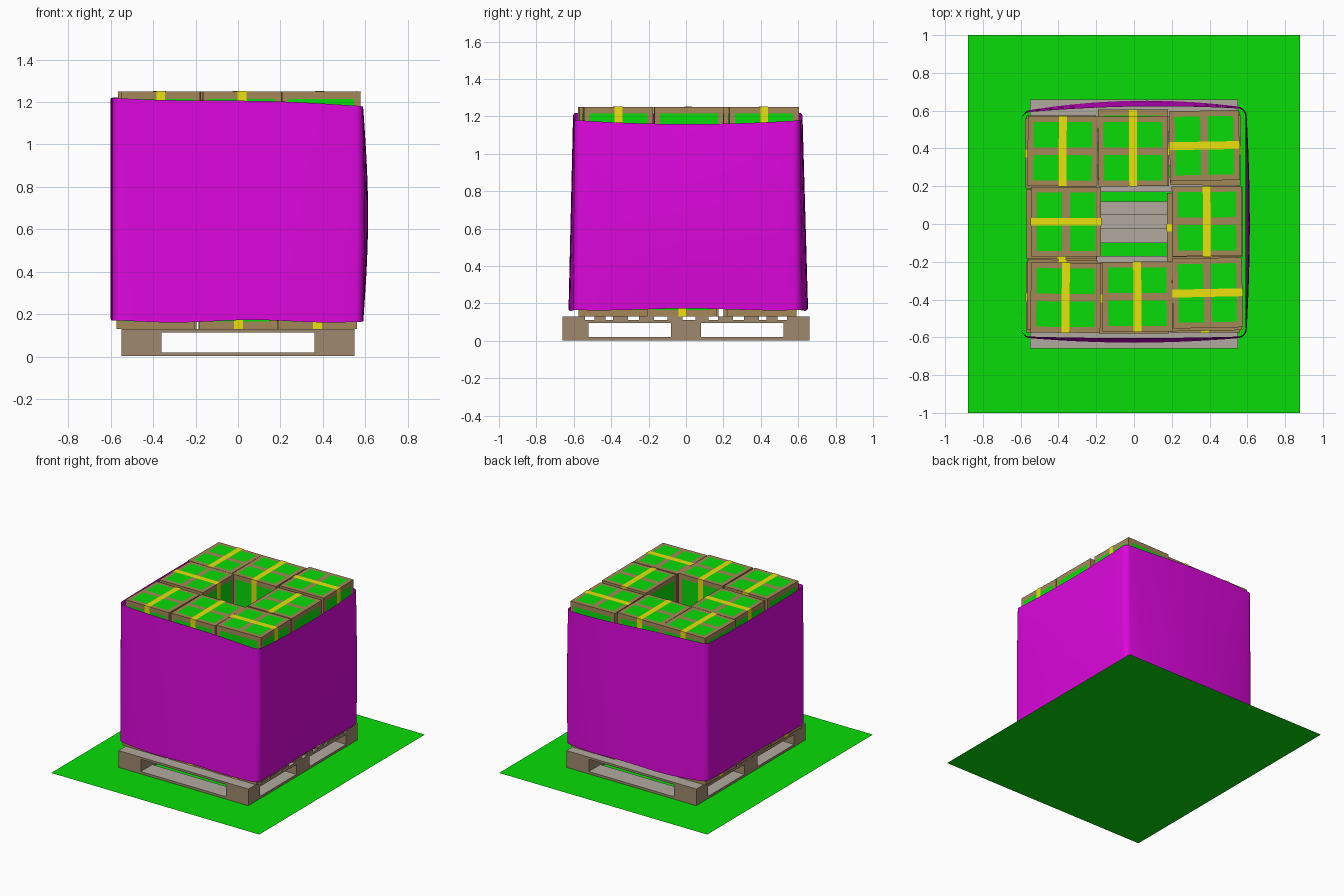
import bpy, bmesh, math
from mathutils import Matrix, Vector

if "Cube" in bpy.data.objects:
    bpy.data.objects.remove(bpy.data.objects["Cube"])


def material(name, rgb):
    m = bpy.data.materials.new(name)
    m.diffuse_color = [c ** 2.2 for c in rgb] + [1]
    m.use_nodes = True
    m.node_tree.nodes["Principled BSDF"].inputs["Base Color"].default_value = m.diffuse_color
    return m


GREEN = material("green", (.06, .86, .06))
MAGENTA = material("magenta", (.86, .06, .86))
BROWN = material("cardboard", (.64, .53, .35))
YELLOW = material("tape_yellow", (.92, .88, .08))
WOOD = material("wood_side", (.62, .53, .43))
PALE = material("wood_top", (.69, .66, .62))


def make_object(name, bm, mats):
    me = bpy.data.meshes.new(name)
    bm.to_mesh(me)
    bm.free()
    for m in mats:
        me.materials.append(m)
    ob = bpy.data.objects.new(name, me)
    bpy.context.collection.objects.link(ob)
    return ob


def add_block(bm, x0, x1, y0, y1, z0, z1, mat=0):
    mtx = Matrix.LocRotScale(Vector(((x0 + x1) / 2, (y0 + y1) / 2, (z0 + z1) / 2)), None,
                             Vector((x1 - x0, y1 - y0, z1 - z0)))
    verts = bmesh.ops.create_cube(bm, size=1, matrix=mtx)["verts"]
    faces = {f for v in verts for f in v.link_faces}
    for f in faces:
        f.material_index = mat
    return faces


def wood(name, *bounds):
    bm = bmesh.new()
    for f in add_block(bm, *bounds):
        f.normal_update()
        f.material_index = 1 if f.normal.z > .5 else 0
    make_object(name, bm, [WOOD, PALE])


# green sheet under the pallet
bm = bmesh.new()
bmesh.ops.create_grid(bm, x_segments=1, y_segments=1, size=1, matrix=Matrix.Diagonal((.88, 1, 1, 1)))
make_object("base_sheet", bm, [GREEN])

# pallet: runners, blocks, stringers, cross boards and deck slats
for side, x0, x1 in (("left", -.55, -.36), ("right", .36, .55)):
    wood("pallet_runner_" + side, x0, x1, -.66, .66, .002, .02)
    wood("pallet_stringer_" + side, x0, x1, -.66, .66, .095, .113)
    for row, y0, y1 in (("front", -.66, -.52), ("middle", -.08, .08), ("back", .52, .66)):
        wood(f"pallet_block_{side}_{row}", x0, x1, y0, y1, .02, .095)
for row, y0, y1 in (("front", -.66, -.52), ("middle", -.08, .08), ("back", .52, .66)):
    wood("pallet_cross_board_" + row, -.36, .36, y0, y1, .002, .02)
for i, (y0, y1) in enumerate(((-.66, -.54), (-.49, -.43), (-.39, -.31), (-.25, -.17), (-.10, -.02),
                              (.05, .12), (.17, .25), (.31, .39), (.43, .49), (.54, .66))):
    wood(f"pallet_slat_{i + 1}", -.55, .55, y0, y1, .113, .13)

# carton: cardboard cube, green panels, yellow tape loop running along y
W, H, E = .37, .373, .001
h = W / 2
bm = bmesh.new()
add_block(bm, -h, h, -h, h, 0, H)


def quad(pts, mat):
    f = bm.faces.new([bm.verts.new(p) for p in pts])
    f.material_index = mat


b, s, t = .03, .02, .021
halves = ((-h + b, -s), (s, h - b))
for y0, y1 in halves:                                   # top and bottom panels
    for x0, x1 in halves:
        quad([(x0, y0, H + E), (x1, y0, H + E), (x1, y1, H + E), (x0, y1, H + E)], 1)
        quad([(x0, y0, -E), (x0, y1, -E), (x1, y1, -E), (x1, y0, -E)], 1)
z0, z1 = .035, H - .035
for sg in (-1, 1):
    c = sg * (h + E)
    for x0, x1 in halves:                               # taped sides
        quad([(sg * -x0, c, z0), (sg * -x1, c, z0), (sg * -x1, c, z1), (sg * -x0, c, z1)][::-1], 1)
    a = sg * (h - b)                                    # plain sides
    quad([(c, -a, z0), (c, a, z0), (c, a, z1), (c, -a, z1)], 1)
o = h + 2 * E
loop = [(-o, -E / 2), (o, -E / 2), (o, H + 2 * E), (-o, H + 2 * E)]
for i in range(4):
    (ya, za), (yb, zb) = loop[i], loop[(i + 1) % 4]
    quad([(-t, ya, za), (-t, yb, zb), (t, yb, zb), (t, ya, za)], 2)
carton = make_object("carton_1", bm, [BROWN, GREEN, YELLOW])

# stacked layers: x, y, tape across x (1) or y (0), slight turn in degrees
layers = [
    [(-.388, -.39, 1, 0), (0, -.388, 0, .5), (.375, -.39, 0, 0), (-.38, -.01, 0, 0),
     (.36, -.02, 1, 0), (-.385, .39, 1, 0), (0, .385, 1, 0), (.375, .405, 0, 0)],
    [(-.38, -.375, 0, -.8), (0, -.395, 1, 0), (.385, -.38, 1, 1), (-.385, 0, 0, .5),
     (.39, .01, 0, 0), (-.39, .375, 1, .6), (-.005, .42, 0, 0), (.38, .39, 1, -.5)],
    [(-.362, -.39, 0, -.6), (.018, -.385, 0, .4), (.389, -.365, 1, 1.2), (-.36, .012, 1, 0),
     (.386, .015, 0, .4), (-.378, .385, 0, -.5), (-.005, .385, 0, .3), (.373, .415, 1, 1)],
]
n = 0
for k, layer in enumerate(layers):
    for x, y, across, turn in layer:
        n += 1
        ob = carton
        if n > 1:
            ob = bpy.data.objects.new(f"carton_{n}", carton.data)
            bpy.context.collection.objects.link(ob)
        ob.location = (x, y, .131 + k * H)
        ob.rotation_euler.z = math.radians(turn + 90 * across)

# stretch wrap: rounded rectangular sleeve that bulges between its corners
HX, HY, R, SIDE, ARC, ROWS = .588, .592, .035, 16, 6, 24
ring = []
for q, (sx, sy) in enumerate(((1, 1), (-1, 1), (-1, -1), (1, -1))):
    for i in range(ARC + 1):
        a = math.pi / 2 * (q + i / ARC)
        ring.append(Vector((sx * (HX - R) + R * math.cos(a), sy * (HY - R) + R * math.sin(a))))
    nx, ny = ((-1, 1), (-1, -1), (1, -1), (1, 1))[q]
    a = math.pi / 2 * (q + 1)
    end = Vector((nx * (HX - R) + R * math.cos(a), ny * (HY - R) + R * math.sin(a)))
    start = ring[-1].copy()
    ring += [start.lerp(end, i / SIDE) for i in range(1, SIDE)]


def wrap_point(p, v):
    u, w = p.x / HX, p.y / HY
    low = 1 - v
    belly = math.sin(math.pi * v)
    out_x = (.003 + .022 * belly) if u > 0 else .012
    out_y = (.03 + .03 * low) if w > 0 else (.012 + .024 * low)
    x = p.x + math.copysign(out_x * (1 - .75 * w * w) * abs(u) ** 8, u)
    y = p.y + math.copysign(out_y * (1 - .75 * u * u) * abs(w) ** 8, w)
    if w > 0:
        y += .01 * u * w
    top = 1.203 - .02 * u - .018 * max(u, 0) ** 4 * (1 - w * w) + .006 * math.cos(3 * u + w)
    bottom = .17 + .006 * math.sin(5 * u + 1) + .005 * math.cos(4 * w)
    return x, y, bottom + (top - bottom) * v


bm = bmesh.new()
rows = [[bm.verts.new(wrap_point(p, j / ROWS)) for p in ring] for j in range(ROWS + 1)]
for r0, r1 in zip(rows, rows[1:]):
    for i in range(len(ring)):
        k = (i + 1) % len(ring)
        f = bm.faces.new((r0[i], r0[k], r1[k], r1[i]))
        f.smooth = True
make_object("stretch_wrap", bm, [MAGENTA])
